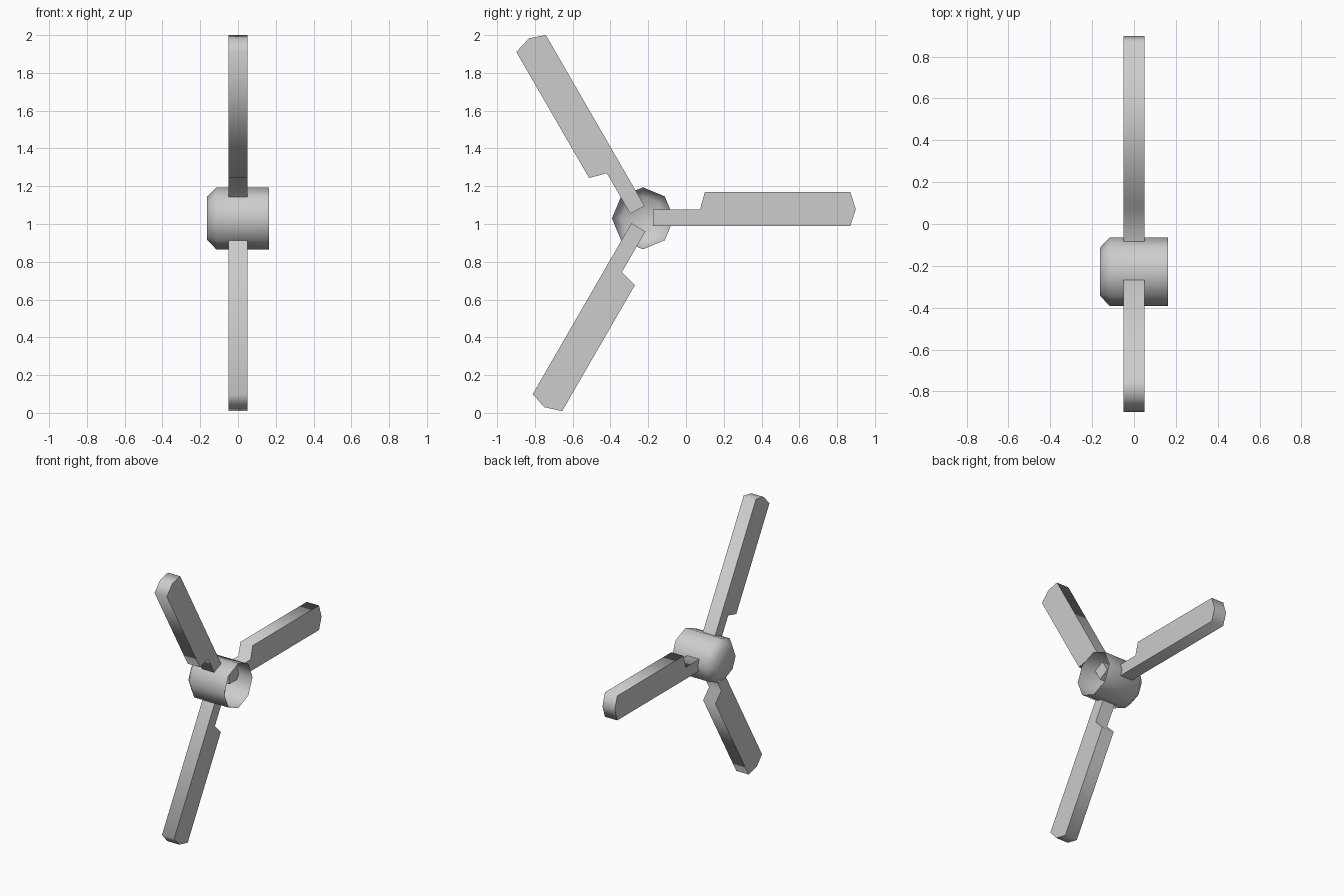
import bpy
import bmesh
import math

cube = bpy.data.objects.get("Cube")
if cube:
    bpy.data.objects.remove(cube, do_unlink=True)

CENTRE_Y, CENTRE_Z = -0.228, 1.03   # rotor axis, running along x
HALF_THICK = 0.05

grey = bpy.data.materials.new("light_grey")
grey.use_nodes = True
colour = (0.604, 0.604, 0.604, 1)
grey.diffuse_color = colour
grey.node_tree.nodes["Principled BSDF"].inputs["Base Color"].default_value = colour


def add_part(name, bm):
    """Turn a bmesh into a shaded object placed on the rotor axis."""
    mesh = bpy.data.meshes.new(name)
    bm.to_mesh(mesh)
    bm.free()
    mesh.materials.append(grey)
    obj = bpy.data.objects.new(name, mesh)
    bpy.context.collection.objects.link(obj)
    obj.location = (0, CENTRE_Y, CENTRE_Z)
    bpy.ops.object.select_all(action="DESELECT")
    obj.select_set(True)
    bpy.context.view_layer.objects.active = obj
    bpy.ops.object.shade_smooth_by_angle(angle=math.radians(80))
    return obj


# Hub: eight-sided thin shell, open at +x, bevelled and capped at -x
bm = bmesh.new()
rings = []
for x, radius in [(0.163, 0.164), (-0.115, 0.164), (-0.163, 0.115)]:
    angles = [i * math.tau / 8 for i in range(8)]
    rings.append([bm.verts.new((x, radius * math.cos(a), radius * math.sin(a))) for a in angles])
for a, b in zip(rings, rings[1:]):
    for i in range(8):
        j = (i + 1) % 8
        bm.faces.new((a[i], a[j], b[j], b[i]))
bm.faces.new(list(reversed(rings[-1])))
bmesh.ops.recalc_face_normals(bm, faces=bm.faces)
add_part("hub", bm)

# Blades: one stepped profile extruded along x, repeated around the axis
profile = [(0.053, -0.04), (1.098, -0.04), (1.127, 0.047), (1.098, 0.14),
           (0.328, 0.14), (0.302, 0.046), (0.053, 0.046)]
for name, turn in [("rear_blade", 0), ("upper_blade", 120), ("lower_blade", 240)]:
    bm = bmesh.new()
    side = bm.faces.new([bm.verts.new((-HALF_THICK, y, z)) for y, z in profile])
    extruded = bmesh.ops.extrude_face_region(bm, geom=[side])["geom"]
    moved = [v for v in extruded if isinstance(v, bmesh.types.BMVert)]
    bmesh.ops.translate(bm, verts=moved, vec=(2 * HALF_THICK, 0, 0))
    bmesh.ops.recalc_face_normals(bm, faces=bm.faces)
    blade = add_part(name, bm)
    blade.rotation_euler.x = math.radians(turn)
